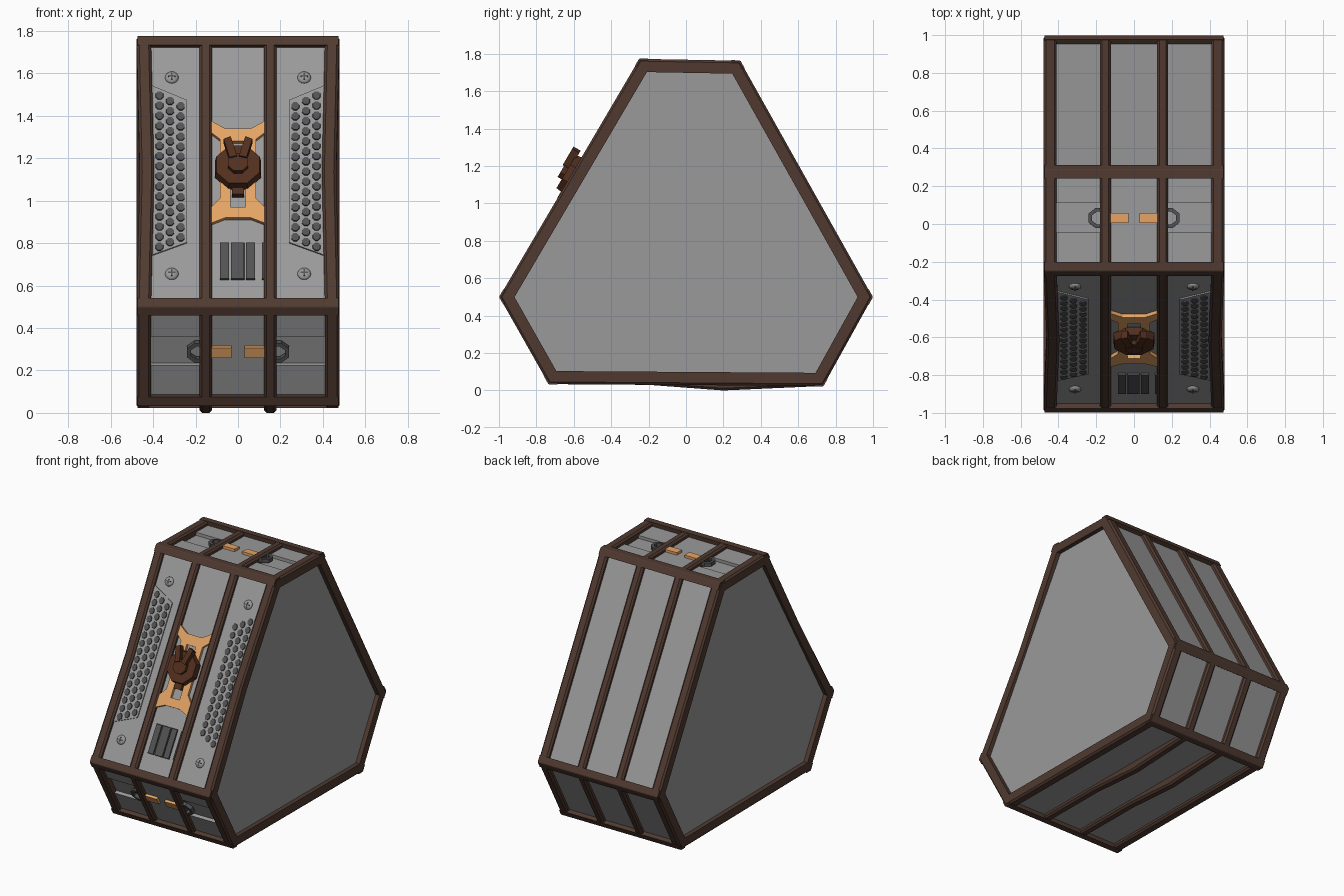
import bpy, bmesh, math
from mathutils import Matrix, Vector

if "Cube" in bpy.data.objects:
    bpy.data.objects.remove(bpy.data.objects["Cube"])


def material(name, rgb):
    m = bpy.data.materials.new(name)
    m.diffuse_color = (*rgb, 1)
    m.use_nodes = True
    m.node_tree.nodes["Principled BSDF"].inputs["Base Color"].default_value = m.diffuse_color
    return m


GREY = material("grey_panel", (0.32, 0.32, 0.32))
BROWN = material("brown_frame", (0.08, 0.042, 0.03))
ORANGE = material("orange_bracket", (0.78, 0.37, 0.13))
RUST = material("rust_knob", (0.085, 0.028, 0.013))
DARK = material("dark_grey", (0.085, 0.085, 0.085))

# Side outline (y, z), clockwise from the lower front corner
HEX = [Vector(p) for p in ((-0.735, 0.032), (-1, 0.5), (-0.25, 1.775),
                           (0.29, 1.765), (1, 0.5), (0.735, 0.022))]
PANEL = 0.03   # how far the panels sit below the beams


def normal(a, b):
    d = (b - a).normalized()
    return Vector((-d.y, d.x))


def inset(pts, dist):
    out = []
    for i, p in enumerate(pts):
        n1 = normal(pts[i - 1], p)
        n2 = normal(p, pts[(i + 1) % len(pts)])
        out.append(p - (n1 + n2) * dist / (1 + n1.dot(n2)))
    return out


def add_prism(bm, pts, z0, z1, taper=1.0):
    c = sum((Vector(p) for p in pts), Vector((0, 0))) / len(pts)
    low = [bm.verts.new((p[0], p[1], z0)) for p in pts]
    top = [bm.verts.new((*(c + (Vector(p) - c) * taper), z1)) for p in pts]
    bm.faces.new(low)
    bm.faces.new(top)
    for i in range(len(pts)):
        j = (i + 1) % len(pts)
        bm.faces.new((low[i], low[j], top[j], top[i]))


def finish(name, bm, matrix=None, mat=GREY):
    bmesh.ops.recalc_face_normals(bm, faces=bm.faces)
    me = bpy.data.meshes.new(name)
    if matrix:
        bm.transform(matrix)
    bm.to_mesh(me)
    bm.free()
    ob = bpy.data.objects.new(name, me)
    bpy.context.collection.objects.link(ob)
    me.materials.append(mat)
    return ob


def prism(name, pts, z0, z1, matrix, mat=GREY, taper=1.0):
    bm = bmesh.new()
    add_prism(bm, pts, z0, z1, taper)
    return finish(name, bm, matrix, mat)


def rect(x0, x1, y0, y1):
    return [(x0, y0), (x1, y0), (x1, y1), (x0, y1)]


def ngon(cx, cy, r, n):
    return [(cx + r * math.cos((i + .5) * math.tau / n),
             cy + r * math.sin((i + .5) * math.tau / n)) for i in range(n)]


def flip(pts, s):
    return [(s * x, y) for x, y in pts]


# Maps prism coordinates (y, z, x) to the world
SIDE = Matrix(((0, 0, 1, 0), (1, 0, 0, 0), (0, 1, 0, 0), (0, 0, 0, 1)))


def face_frame(i):
    """Local frame on a panel: x across, y up the slope, z outward."""
    a, b = HEX[i], HEX[i + 1]
    d, n = (b - a).normalized(), normal(a, b)
    o = (a + b) / 2 - n * PANEL
    return Matrix(((1, 0, 0, 0), (0, d.x, n.x, o.x), (0, d.y, n.y, o.y), (0, 0, 0, 1)))


# Body: plain middle third, outer thirds with a trough on the top and lower front
core = inset(HEX, PANEL)
grooved = []
for i, p in enumerate(core):
    grooved.append(p)
    if i in (0, 2):
        q = core[i + 1]
        n = normal(p, q) * 0.022
        a, b = p.lerp(q, 0.37), p.lerp(q, 0.68)
        grooved += [a, a - n, b - n, b]
prism("body_middle", core, -0.15, 0.15, SIDE)
prism("body_left", grooved, -0.447, -0.15, SIDE)
prism("body_right", grooved, 0.15, 0.447, SIDE)


# Frame rings: chamfered section swept round the outline
def ring(name, x, w, path, shifts):
    section = [(-w, 0.072), (-w, 0.014), (-w + 0.012, 0.002),
               (w - 0.012, 0.002), (w, 0.014), (w, 0.072)]
    bm = bmesh.new()
    loops = []
    for dx, depth in section:
        loops.append([bm.verts.new((x + dx + s, p.x, p.y))
                      for p, s in zip(inset(path, depth), shifts)])
    for k in range(len(section)):
        A, B = loops[k], loops[(k + 1) % len(section)]
        for i in range(len(path)):
            j = (i + 1) % len(path)
            bm.faces.new((A[i], A[j], B[j], B[i]))
    finish(name, bm, None, BROWN)


front_mid = HEX[1].lerp(HEX[2], 0.5)
outer_path = HEX[:2] + [front_mid] + HEX[2:]
sagging = HEX + [Vector((0.2, -0.002)), Vector((-0.2, 0.028))]
for s, side in ((-1, "left"), (1, "right")):
    ring("outer_ring_" + side, s * 0.444, 0.034, outer_path, [0, 0, -s * 0.015, 0, 0, 0, 0])
    ring("inner_ring_" + side, s * 0.152, 0.029, sagging, [0] * len(sagging))

# Cross bars wrapping each corner
inner = inset(HEX, 0.07)
for i, p in enumerate(HEX):
    u = (HEX[i - 1] - p).normalized()
    v = (HEX[(i + 1) % 6] - p).normalized()
    pts = [p + u * 0.048, p + u * 0.004, p + v * 0.004, p + v * 0.048, inner[i]]
    prism(f"cross_bar_{i}", pts, -0.474, 0.474, SIDE, BROWN)

# Front slope details
FRONT = face_frame(1)


def up(z):
    return (z - FRONT[2][3]) / FRONT[2][1]


def at_z(pts):
    return [(x, up(z)) for x, z in pts]


for s, side in ((-1, "left"), (1, "right")):
    plate = at_z([(0.42, 1.545), (0.24, 1.47), (0.24, 0.80), (0.42, 0.735)])
    prism("grille_plate_" + side, flip(plate, s), -0.005, 0.008, FRONT)
    # Staggered studs
    bm = bmesh.new()
    for x, z0, count in ((0.27, 0.822, 14), (0.32, 0.80, 15), (0.37, 0.778, 16)):
        for k in range(count):
            add_prism(bm, at_z(ngon(s * x, z0 + k * 0.0475, 0.021, 8)), 0.004, 0.014, 0.9)
    finish("grille_studs_" + side, bm, FRONT, DARK)
    # Domed screws with a cross slot
    for z, level in ((1.58, "top"), (0.655, "bottom")):
        y = up(z)
        bm = bmesh.new()
        bmesh.ops.create_uvsphere(bm, u_segments=16, v_segments=8, radius=0.032)
        for f in bm.faces:
            f.smooth = True
        m = FRONT @ Matrix.Translation((s * 0.312, y, 0)) @ Matrix.Diagonal((1, 1, 0.5, 1))
        finish(f"screw_{side}_{level}", bm, m)
        bm = bmesh.new()
        add_prism(bm, rect(s * .312 - .018, s * .312 + .018, y - .004, y + .004), 0.008, 0.0168)
        add_prism(bm, rect(s * .312 - .004, s * .312 + .004, y - .018, y + .018), 0.008, 0.0167)
        finish(f"screw_slot_{side}_{level}", bm, FRONT, DARK)
    # Half of the slotted bracket
    half = at_z([(0, 1.33), (0.06, 1.33), (0.125, 1.365), (0.125, 1.31), (0.085, 1.28),
                 (0.085, 1.0), (0.125, 0.96), (0.125, 0.885), (0.06, 0.91), (0, 0.91),
                 (0, 0.96), (0.035, 0.96), (0.035, 1.27), (0, 1.27)])
    prism("bracket_" + side, flip(half, s), 0, 0.02, FRONT, ORANGE)

# Vent slats
bm = bmesh.new()
for x0, x1 in ((-0.085, -0.042), (-0.034, 0.03), (0.037, 0.08), (0.112, 0.14)):
    add_prism(bm, rect(x0, x1, up(0.625), up(0.80)), -0.005, 0.012, 0.97)
finish("vent_slats", bm, FRONT, DARK)

# Rotary knob with hub, forked pointer and stem
c = up(1.14)
prism("knob_disc", ngon(0, c, 0.118, 8), 0.015, 0.06, FRONT, RUST, 0.94)
prism("knob_hub", ngon(0, c, 0.052, 8), 0.055, 0.085, FRONT, RUST)
prism("knob_stem", rect(-0.028, 0.028, c - 0.145, c - 0.08), 0, 0.03, FRONT, RUST)
for s, side in ((-1, "left"), (1, "right")):
    fork = [(0.005, c + 0.03), (0.04, c + 0.02), (0.068, c + 0.12), (0.035, c + 0.135)]
    prism("knob_fork_" + side, flip(fork, s), 0.05, 0.094, FRONT, RUST)

# Latches and handles on the lower front and the top
handle = [(0.14, 0.052), (0.205, 0.052), (0.24, 0.024), (0.24, -0.024), (0.205, -0.052),
          (0.14, -0.052), (0.14, -0.034), (0.197, -0.034), (0.222, -0.015), (0.222, 0.015),
          (0.197, 0.034), (0.14, 0.034)]
for i, place in ((0, "front"), (2, "top")):
    M = face_frame(i) @ Matrix.Translation((0, 0.012, 0))
    for s, side in ((-1, "left"), (1, "right")):
        prism(f"latch_{place}_{side}", flip(rect(0.03, 0.13, -0.027, 0.027), s), 0, 0.018, M, ORANGE)
        prism(f"handle_{place}_{side}", flip(handle, s), -0.008, 0.018, M, DARK)
